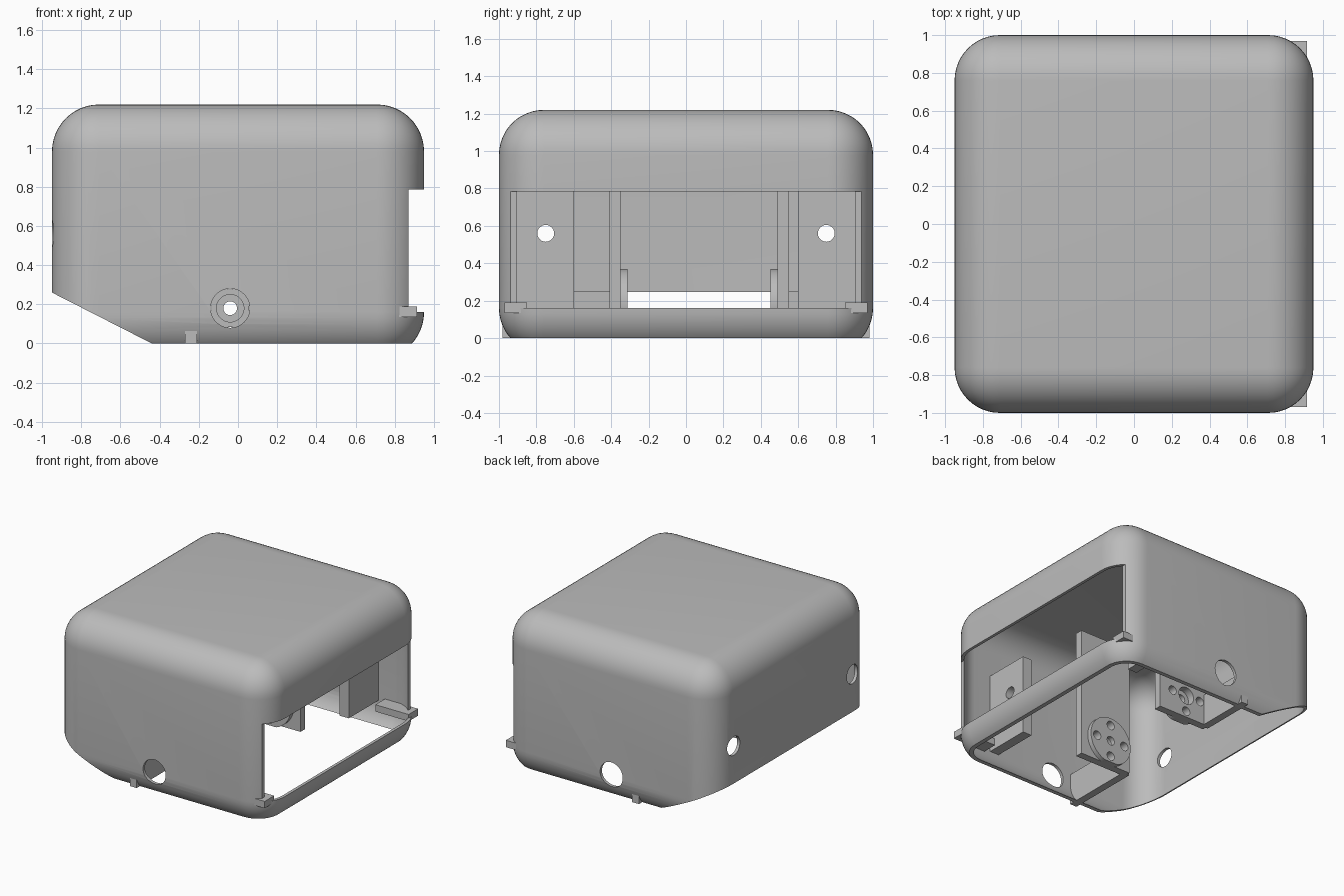
import bpy, bmesh, math
from mathutils import Matrix, Vector

if "Cube" in bpy.data.objects:
    bpy.data.objects.remove(bpy.data.objects["Cube"])

grey = bpy.data.materials.new("light_grey")
grey.diffuse_color = (0.5, 0.5, 0.5, 1)
grey.use_nodes = True
grey.node_tree.nodes["Principled BSDF"].inputs["Base Color"].default_value = grey.diffuse_color


def finish(name, bm):
    bmesh.ops.recalc_face_normals(bm, faces=bm.faces)
    me = bpy.data.meshes.new(name)
    bm.to_mesh(me)
    bm.free()
    ob = bpy.data.objects.new(name, me)
    bpy.context.collection.objects.link(ob)
    me.materials.append(grey)
    return ob


def box(name, lo, hi, radius=0.0):
    lo, hi = Vector(lo), Vector(hi)
    bm = bmesh.new()
    bmesh.ops.create_cube(bm, size=1)
    for v in bm.verts:
        v.co = Vector(((lo[i] + hi[i]) / 2 + v.co[i] * (hi[i] - lo[i]) for i in range(3)))
    if radius:
        bmesh.ops.bevel(bm, geom=bm.edges[:], offset=radius, segments=12,
                        profile=0.5, affect='EDGES')
    return finish(name, bm)


def rod(name, centre, r, length, axis):
    rot = Matrix.Rotation(math.pi / 2, 4, 'X' if axis == 'Y' else 'Y')
    bm = bmesh.new()
    bmesh.ops.create_cone(bm, cap_ends=True, segments=40, radius1=r, radius2=r,
                          depth=length, matrix=Matrix.Translation(centre) @ rot)
    return finish(name, bm)


def cut(ob, cutters):
    for c in cutters:
        m = ob.modifiers.new("cut", 'BOOLEAN')
        m.operation, m.solver, m.object = 'DIFFERENCE', 'EXACT', c
    bpy.context.view_layer.update()
    me = bpy.data.meshes.new_from_object(
        ob.evaluated_get(bpy.context.evaluated_depsgraph_get()))
    ob.modifiers.clear()
    ob.data = me
    for c in cutters:
        bpy.data.objects.remove(c)


def smooth(ob):
    bpy.ops.object.select_all(action='DESELECT')
    ob.select_set(True)
    bpy.context.view_layer.objects.active = ob
    bpy.ops.object.shade_smooth_by_angle(angle=math.radians(30))


# Hollow rounded shell with open bottom
T, R = 0.024, 0.24
shell = box("shell", (-0.95, -1, -0.08), (0.95, 1, 1.22), R)
cavity = box("cavity", (-0.95 + T, -1 + T, -0.08 + T), (0.95 - T, 1 - T, 1.22 - T), R - T)
floor_cut = box("floor_cut", (-2, -2, -1), (2, 2, 0))
side_window = box("side_window", (0.87, -2, 0.16), (2, 2, 0.785))

# Slanted lower left edge
bm = bmesh.new()
k = 0.26 / 0.51
prof = [(-1.44, k), (-0.24, -0.2 * k), (-1.44, -0.2 * k)]
f = bm.faces.new([bm.verts.new((x, -2, z)) for x, z in prof])
ext = bmesh.ops.extrude_face_region(bm, geom=[f])["geom"]
bmesh.ops.translate(bm, vec=(0, 4, 0),
                    verts=[g for g in ext if isinstance(g, bmesh.types.BMVert)])
slant = finish("slant_cut", bm)

AX, AZ = -0.04, 0.18   # axle position
wall_holes = [rod("axle_hole", (AX, s, AZ), 0.1, 0.3, 'Y') for s in (-1, 1)]
wall_holes += [rod("side_hole", (-0.95, s * 0.75, 0.56), 0.075, 0.3, 'X') for s in (-1, 1)]
cut(shell, [cavity, floor_cut, side_window, slant] + wall_holes)
smooth(shell)

# Paired inner parts
for s, side in ((-1, "front"), (1, "back")):
    def pair(name, x, y, z):
        ys = sorted((s * y[0], s * y[1]))
        return box(f"{side}_{name}", (x[0], ys[0], z[0]), (x[1], ys[1], z[1]))

    # Latch tab beside the side window
    pair("latch_tab", (0.62, 0.915), (0.85, 0.97), (0.135, 0.19))

    # Mounting plate with screw hole
    mount = pair("mounting_plate", (0.48, 0.56), (0.6, 0.985), (0.16, 0.8))
    cut(mount, [rod("screw", (0.52, s * 0.75, 0.56), 0.045, 0.4, 'X')])

    # Axle bracket, its support rib and the round hub
    y0, y1 = (0.35, 0.41) if s < 0 else (0.49, 0.55)
    bracket = pair("axle_bracket", (-0.25, 0.21), (y0, y1), (0, 1.04))
    pair("support_rib", (-0.27, -0.21), (y1 - 0.03, 0.98), (0, 0.25))
    hub = rod(f"{side}_hub", (AX, s * (y0 - 0.018), AZ), 0.19, 0.038, 'Y')
    trim = box("hub_trim", (-1, -1, -1), (1, 1, 0))

    def screws(centre_r):
        y = s * y0
        spots = [(0, 0, centre_r)] + [(0.13 * math.cos(a), 0.13 * math.sin(a), 0.035)
                                      for a in (0, math.pi / 2, math.pi, -math.pi / 2)]
        return [rod("screw", (AX + dx, y, AZ + dz), r, 0.3, 'Y') for dx, dz, r in spots]
    cut(bracket, screws(0.07))
    cut(hub, [trim] + screws(0.035))
    for ob in (mount, bracket, hub):
        smooth(ob)
